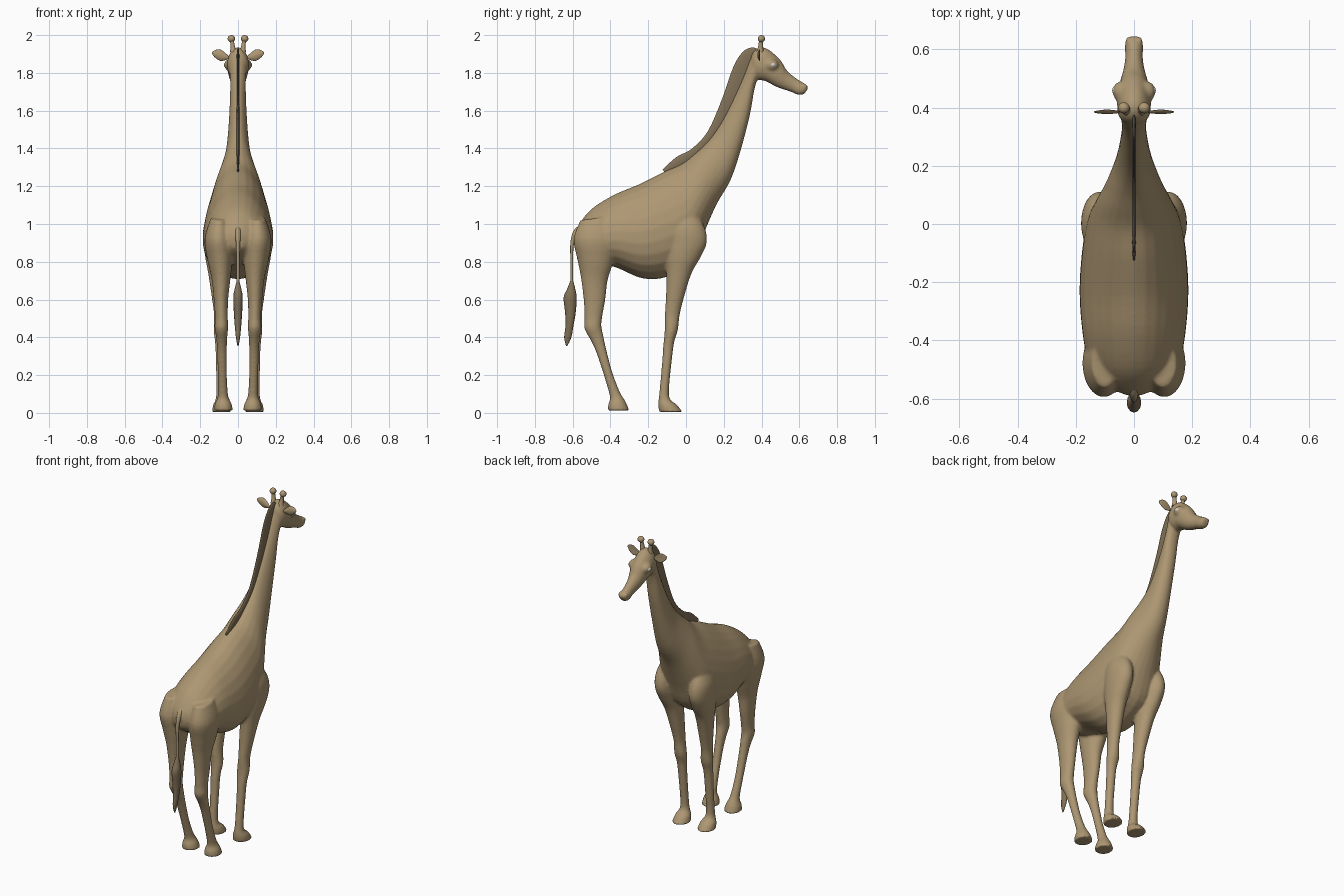
import bpy, bmesh, math
from mathutils import Matrix, Vector


def material(name, rgb):
    m = bpy.data.materials.new(name)
    m.diffuse_color = (*rgb, 1)
    return m


HIDE = material("hide_tan", (0.42, 0.31, 0.17))
HAIR = material("hair_brown", (0.22, 0.165, 0.095))
EYE = material("eye_grey", (0.55, 0.56, 0.58))


def catmull(rows, steps):
    out = []
    n = len(rows)
    for i in range(n - 1):
        p = [rows[max(i - 1, 0)], rows[i], rows[i + 1], rows[min(i + 2, n - 1)]]
        for s in range(steps):
            t = s / steps
            out.append([b + 0.5 * t * (c - a + t * (2*a - 5*b + 4*c - d + t * (3*(b - c) + d - a)))
                        for a, b, c, d in zip(*p)])
    return out + [list(rows[-1])]


def loft(bm, rows, egg=0.0, side=1, steps=4, n=24):
    """Row = two side-silhouette points (y,z)(y,z), half width, x centre."""
    rings = []
    for ya, za, yb, zb, w, xc in catmull(rows, steps):
        ring = []
        for k in range(n):
            t = 2 * math.pi * k / n
            c, s = math.cos(t), math.sin(t)
            ring.append(bm.verts.new((side * xc + w * s * (1 - egg * c),
                                      (ya + yb) / 2 + (ya - yb) / 2 * c,
                                      (za + zb) / 2 + (za - zb) / 2 * c)))
        rings.append(ring)
    for r0, r1 in zip(rings, rings[1:]):
        for k in range(n):
            bm.faces.new((r0[k], r0[(k + 1) % n], r1[(k + 1) % n], r1[k]))
    bm.faces.new(rings[0])
    bm.faces.new(rings[-1])


def ball(bm, loc, scale, seg=20):
    m = Matrix.Translation(loc) @ Matrix.Diagonal((*scale, 1))
    return bmesh.ops.create_uvsphere(bm, u_segments=seg, v_segments=seg // 2 + 2, radius=1, matrix=m)["verts"]


def finish(bm, name, mat, angle=60):
    bmesh.ops.recalc_face_normals(bm, faces=bm.faces)
    me = bpy.data.meshes.new(name)
    bm.to_mesh(me)
    bm.free()
    ob = bpy.data.objects.new(name, me)
    bpy.context.collection.objects.link(ob)
    me.materials.append(mat)
    bpy.ops.object.select_all(action='DESELECT')
    ob.select_set(True)
    bpy.context.view_layer.objects.active = ob
    bpy.ops.object.shade_smooth_by_angle(angle=math.radians(angle))
    return ob


# torso and neck
torso = [(-.592, .945, -.58, .87, .03, 0), (-.565, 1.00, -.53, .83, .11, 0),
         (-.50, 1.08, -.46, .79, .155, 0), (-.38, 1.155, -.37, .77, .175, 0),
         (-.25, 1.21, -.23, .712, .185, 0), (-.12, 1.275, -.10, .72, .178, 0),
         (-.02, 1.32, .03, .80, .16, 0), (.05, 1.375, .09, .94, .132, 0),
         (.10, 1.42, .16, 1.10, .098, 0), (.15, 1.48, .235, 1.23, .07, 0),
         (.20, 1.56, .287, 1.38, .054, 0), (.26, 1.68, .337, 1.57, .044, 0),
         (.305, 1.78, .362, 1.71, .041, 0), (.335, 1.86, .385, 1.78, .045, 0),
         (.36, 1.91, .41, 1.80, .045, 0)]
# head
head = [(.345, 1.89, .375, 1.775, .045, 0), (.365, 1.92, .39, 1.762, .055, 0),
        (.40, 1.936, .42, 1.757, .058, 0), (.44, 1.922, .455, 1.738, .055, 0),
        (.50, 1.868, .487, 1.722, .047, 0), (.535, 1.812, .53, 1.708, .036, 0),
        (.59, 1.767, .562, 1.697, .03, 0), (.632, 1.742, .595, 1.683, .032, 0),
        (.649, 1.722, .625, 1.687, .022, 0)]
hind_leg = [(-.56, 1.02, -.40, 1.04, .045, .10), (-.595, .92, -.36, .92, .073, .104),
            (-.577, .82, -.385, .80, .066, .096), (-.557, .72, -.415, .70, .05, .09),
            (-.542, .60, -.427, .60, .038, .09), (-.537, .50, -.443, .51, .034, .088),
            (-.537, .445, -.448, .46, .036, .088), (-.505, .385, -.438, .41, .029, .086),
            (-.475, .32, -.423, .34, .026, .085), (-.435, .20, -.39, .215, .024, .083),
            (-.406, .10, -.352, .115, .026, .08), (-.403, .07, -.332, .08, .032, .079),
            (-.412, .045, -.315, .05, .044, .078), (-.414, .012, -.301, .012, .051, .077)]
front_leg = [(-.07, 1.07, .05, 1.07, .035, .11), (-.10, .98, .10, .98, .06, .118),
             (-.105, .90, .11, .90, .063, .118), (-.107, .82, .075, .82, .058, .115),
             (-.103, .74, .03, .74, .05, .108), (-.106, .62, -.008, .62, .04, .10),
             (-.112, .52, -.033, .52, .032, .095), (-.113, .43, -.043, .44, .037, .092),
             (-.12, .36, -.063, .37, .029, .092), (-.128, .25, -.078, .25, .026, .091),
             (-.140, .12, -.09, .12, .025, .09), (-.145, .07, -.083, .07, .03, .089),
             (-.147, .04, -.05, .045, .044, .088), (-.142, .004, -.018, .004, .051, .087)]
skin = bmesh.new()
loft(skin, torso, egg=.18)
loft(skin, head, egg=.05)
for s in (1, -1):
    loft(skin, hind_leg, side=s)
    loft(skin, front_leg, side=s)
    ball(skin, (s * .044, .455, 1.842), (.03, .036, .03))     # eye socket bulge
    ball(skin, (s * .017, .627, 1.728), (.014, .016, .014))   # nostril bulge
body = finish(skin, "body_skin", HIDE)
# fuse the lofted parts into one flowing skin
r = body.modifiers.new("fuse", 'REMESH')
r.mode = 'VOXEL'
r.voxel_size = .008
r.use_smooth_shade = True
sm = body.modifiers.new("relax", 'SMOOTH')
sm.factor = .5
sm.iterations = 4

# mane: thin ridge along the back of the neck
mane = [(-.125, 1.288, -.11, 1.27, .004, 0), (-.05, 1.355, -.02, 1.30, .007, 0),
        (.03, 1.398, .07, 1.37, .007, 0), (.115, 1.49, .155, 1.465, .007, 0),
        (.19, 1.66, .26, 1.645, .007, 0), (.25, 1.83, .325, 1.79, .007, 0),
        (.295, 1.905, .35, 1.85, .007, 0), (.335, 1.932, .365, 1.89, .006, 0),
        (.372, 1.932, .378, 1.90, .004, 0)]
bm = bmesh.new()
loft(bm, mane, n=12)
finish(bm, "mane", HAIR)

# tail and its tuft
tail = [(-.555, 1.0, -.54, .97, .016, 0), (-.595, .965, -.575, .93, .015, 0),
        (-.612, .90, -.594, .89, .011, 0), (-.612, .80, -.598, .80, .009, 0),
        (-.612, .67, -.598, .67, .008, 0)]
tuft = [(-.612, .70, -.598, .70, .007, 0), (-.632, .65, -.587, .66, .018, 0),
        (-.648, .61, -.579, .61, .025, 0), (-.640, .53, -.584, .53, .022, 0),
        (-.638, .46, -.596, .46, .017, 0), (-.645, .40, -.607, .40, .011, 0),
        (-.635, .355, -.628, .355, .003, 0)]
for name, rows, mat in (("tail", tail, HIDE), ("tail_tuft", tuft, HAIR)):
    bm = bmesh.new()
    loft(bm, rows, n=12)
    finish(bm, name, mat)

for s, side in ((1, "right"), (-1, "left")):
    # horn: tapered stalk with a round knob
    bm = bmesh.new()
    stalk = [(.372, 1.91, .412, 1.91, .019, .024), (.382, 1.94, .408, 1.94, .012, .028),
             (.388, 1.985, .408, 1.985, .010, .034)]
    loft(bm, stalk, side=s, n=14)
    ball(bm, (s * .035, .399, 1.981), (.02, .019, .019), 16)
    finish(bm, "horn_" + side, HIDE)

    # ear: flat leaf, pointed at the tip and cupped forward
    bm = bmesh.new()
    for v in ball(bm, (0, 0, 0), (1, 1, 1), 20):
        x, y, z = v.co
        taper = 1 - .35 * max(x, 0) ** 2 - .45 * max(-x, 0)
        v.co = Vector((s * (.092 + .046 * x), .391 + .007 * y - .006 * (1 - z * z),
                       1.893 + .012 * x + .03 * z * taper))
    finish(bm, "ear_" + side, HIDE)

    # eyeball
    bm = bmesh.new()
    ball(bm, (s * .060, .459, 1.842), (.015, .018, .014))
    finish(bm, "eye_" + side, EYE)
